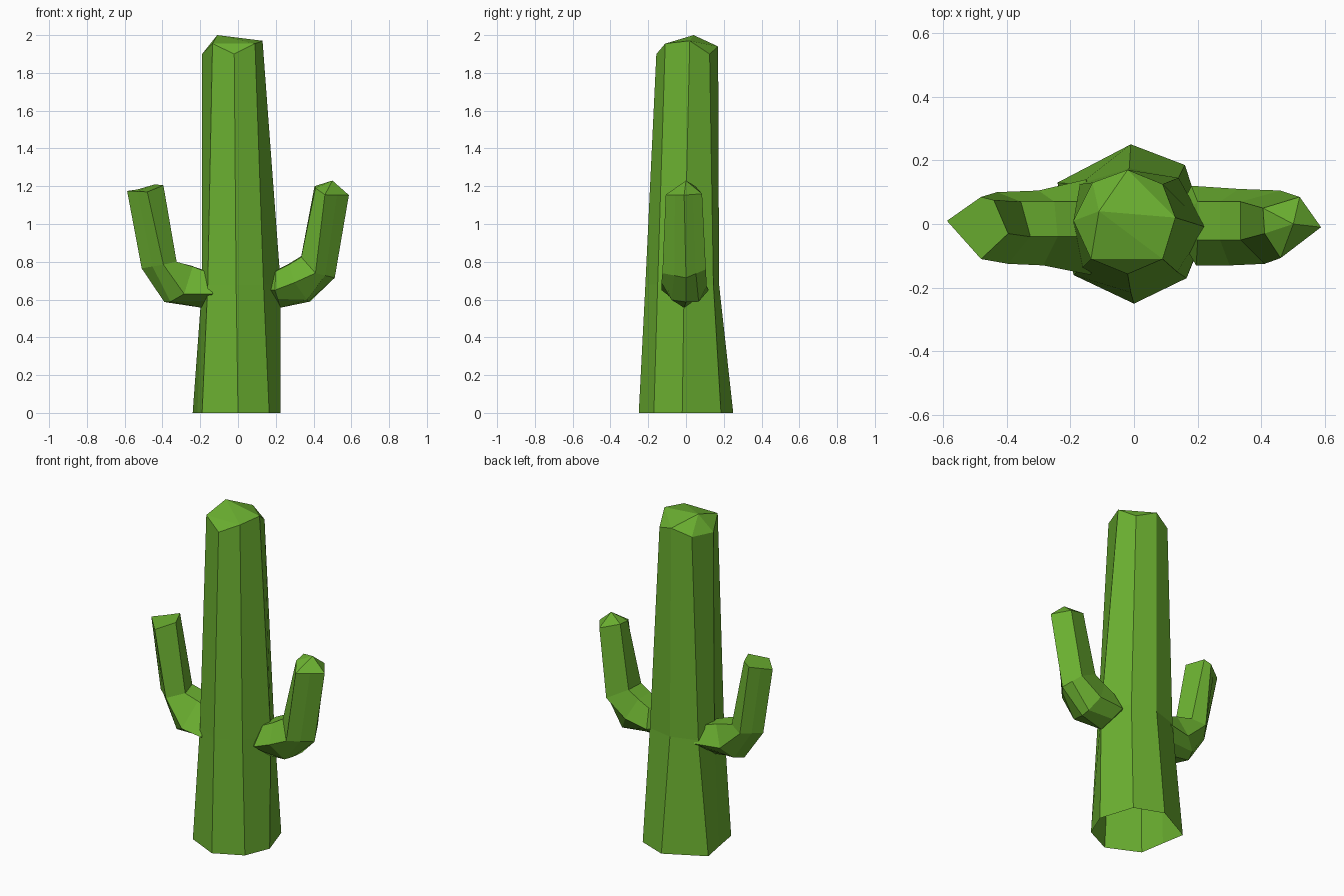
import bpy, bmesh

if "Cube" in bpy.data.objects:
    bpy.data.objects.remove(bpy.data.objects["Cube"])

green = bpy.data.materials.new("cactus_green")
green.diffuse_color = (0.147, 0.434, 0.03, 1)
green.use_nodes = True
green.node_tree.nodes["Principled BSDF"].inputs["Base Color"].default_value = green.diffuse_color


def loft(name, rings, start=None, end=None, ears=(), open_start=False):
    """Skin matching rings; close ends with a pole fan or flat cap. Ears are corners cut off the end fan."""
    bm = bmesh.new()
    loops = [[bm.verts.new(p) for p in ring] for ring in rings]
    n = len(loops[0])
    for a, b in zip(loops, loops[1:]):
        for i in range(n):
            j = (i + 1) % n
            bm.faces.new((a[i], a[j], b[j], b[i]))
    first, last = loops[0], loops[-1]
    for i in ears:
        bm.faces.new((last[i - 1], last[i], last[(i + 1) % n]))
    last = [v for i, v in enumerate(last) if i not in ears]
    for loop, pole in ((first, start), (last, end)):
        if pole:
            tip = bm.verts.new(pole)
            for i in range(len(loop)):
                bm.faces.new((loop[i], loop[(i + 1) % len(loop)], tip))
        elif not (loop is first and open_start):
            bm.faces.new(loop)
    bmesh.ops.recalc_face_normals(bm, faces=bm.faces)
    mesh = bpy.data.meshes.new(name)
    bm.to_mesh(mesh)
    bm.free()
    mesh.materials.append(green)
    obj = bpy.data.objects.new(name, mesh)
    bpy.context.collection.objects.link(obj)
    return obj


def arm_ring(inner_front, inner_back, back, outer, front, bulge=(0, 0, 0)):
    """Five-point arm section plus two underside points that can bulge outwards."""
    def under(p, side):
        x, y, z = ((a + b) / 2 for a, b in zip(p, outer))
        return (x + bulge[0], y + side * bulge[1], z + bulge[2])
    return [inner_front, inner_back, back, under(back, 1), outer, under(front, -1), front]


# Trunk: irregular eight-sided column, open flared foot, off-centre peak
foot = [(-.215, -.01), (-.19, -.16), (0, -.25), (.165, -.17),
        (.226, -.02), (.16, .185), (-.01, .25), (-.24, .13)]
waist = [(-.19, .0), (-.16, -.135), (-.01, -.215), (.135, -.15),
         (.226, -.01), (.14, .145), (-.015, .175), (-.17, .125)]
crown = [(-.19, .01, 1.9), (-.135, -.11, 1.955), (-.02, -.157, 1.9), (.09, -.11, 1.955),
         (.13, .02, 1.97), (.09, .125, 1.9), (-.02, .17, 1.94), (-.13, .13, 1.9)]
loft("trunk", [[(x, y, 0) for x, y in foot], [(x, y, .68) for x, y in waist], crown],
     end=(-.11, .04, 2.0), ears=(2, 5), open_start=True)

# Left arm: horizontal stub, bent elbow, upright forearm
loft("left_arm", [
    arm_ring((-.15, -.04, .74), (-.15, .07, .745), (-.15, .14, .66), (-.18, 0, .555), (-.135, -.16, .63)),
    arm_ring((-.24, -.04, .775), (-.25, .07, .78), (-.3, .105, .66), (-.39, 0, .587), (-.285, -.13, .63),
             bulge=(-.02, .01, -.02)),
    arm_ring((-.325, -.04, .80), (-.355, .07, .805), (-.43, .10, .78), (-.51, -.01, .765), (-.395, -.125, .785)),
    arm_ring((-.395, -.03, 1.205), (-.44, .075, 1.21), (-.48, .085, 1.19), (-.587, .01, 1.175), (-.48, -.11, 1.17)),
], start=(-.09, 0, .65))

# Right arm: as the left, with a pointed tip and fuller underside
loft("right_arm", [
    arm_ring((.2, -.05, .75), (.2, .07, .755), (.18, .12, .65), (.225, -.01, .557), (.195, -.13, .65)),
    arm_ring((.27, -.05, .785), (.27, .07, .79), (.33, .11, .67), (.37, 0, .587), (.3, -.13, .69),
             bulge=(.03, .012, -.04)),
    arm_ring((.335, -.05, .825), (.335, .07, .83), (.46, .105, .76), (.512, 0, .715), (.41, -.125, .74)),
    arm_ring((.41, -.03, 1.19), (.405, .05, 1.2), (.52, .085, 1.16), (.587, -.01, 1.153), (.46, -.107, 1.155)),
], start=(.12, 0, .65), end=(.5, .0, 1.23))
